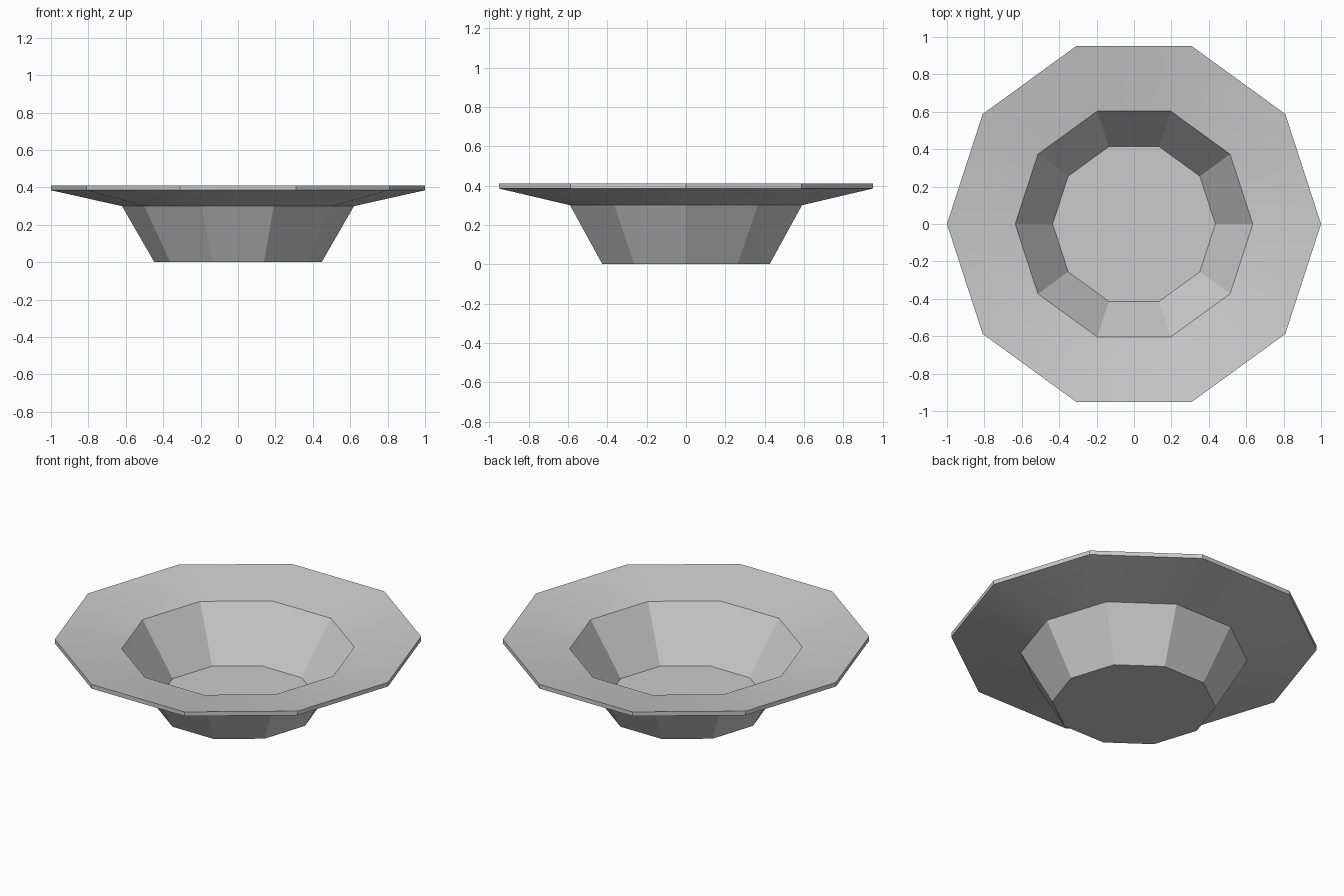
import bpy
import bmesh
from math import radians, tau

SIDES = 10

cube = bpy.data.objects.get("Cube")
if cube:
    bpy.data.objects.remove(cube)

# Plain grey material
grey = bpy.data.materials.new("plain grey")
grey.use_nodes = True
color = (0.6, 0.6, 0.6, 1)
grey.diffuse_color = color
grey.node_tree.nodes["Principled BSDF"].inputs["Base Color"].default_value = color

# Cross-section (radius, height): base, outer wall, brim, inner wall, floor
profile = [
    (0, 0), (0.447, 0),
    (0.62, 0.30), (1, 0.385), (1, 0.41),
    (0.635, 0.35), (0.435, 0.048), (0, 0.048),
]

# Lathe the section around z with ten sides
bm = bmesh.new()
verts = [bm.verts.new((r, 0, z)) for r, z in profile]
edges = [bm.edges.new(pair) for pair in zip(verts, verts[1:])]
bmesh.ops.spin(bm, geom=verts + edges, cent=(0, 0, 0), axis=(0, 0, 1),
               angle=tau, steps=SIDES)
bmesh.ops.remove_doubles(bm, verts=bm.verts[:], dist=0.0001)

# Merge the fans of the base and the floor into single flat faces
centres = [v for v in bm.verts if v.co.xy.length < 0.001]
bmesh.ops.dissolve_verts(bm, verts=centres)
bmesh.ops.recalc_face_normals(bm, faces=bm.faces[:])

mesh = bpy.data.meshes.new("bowl")
bm.to_mesh(mesh)
bm.free()
mesh.materials.append(grey)
bowl = bpy.data.objects.new("bowl", mesh)
bpy.context.collection.objects.link(bowl)

# Soft inner wall and brim, crisp outer facets
bpy.ops.object.select_all(action="DESELECT")
bowl.select_set(True)
bpy.context.view_layer.objects.active = bowl
bpy.ops.object.shade_smooth_by_angle(angle=radians(30))
